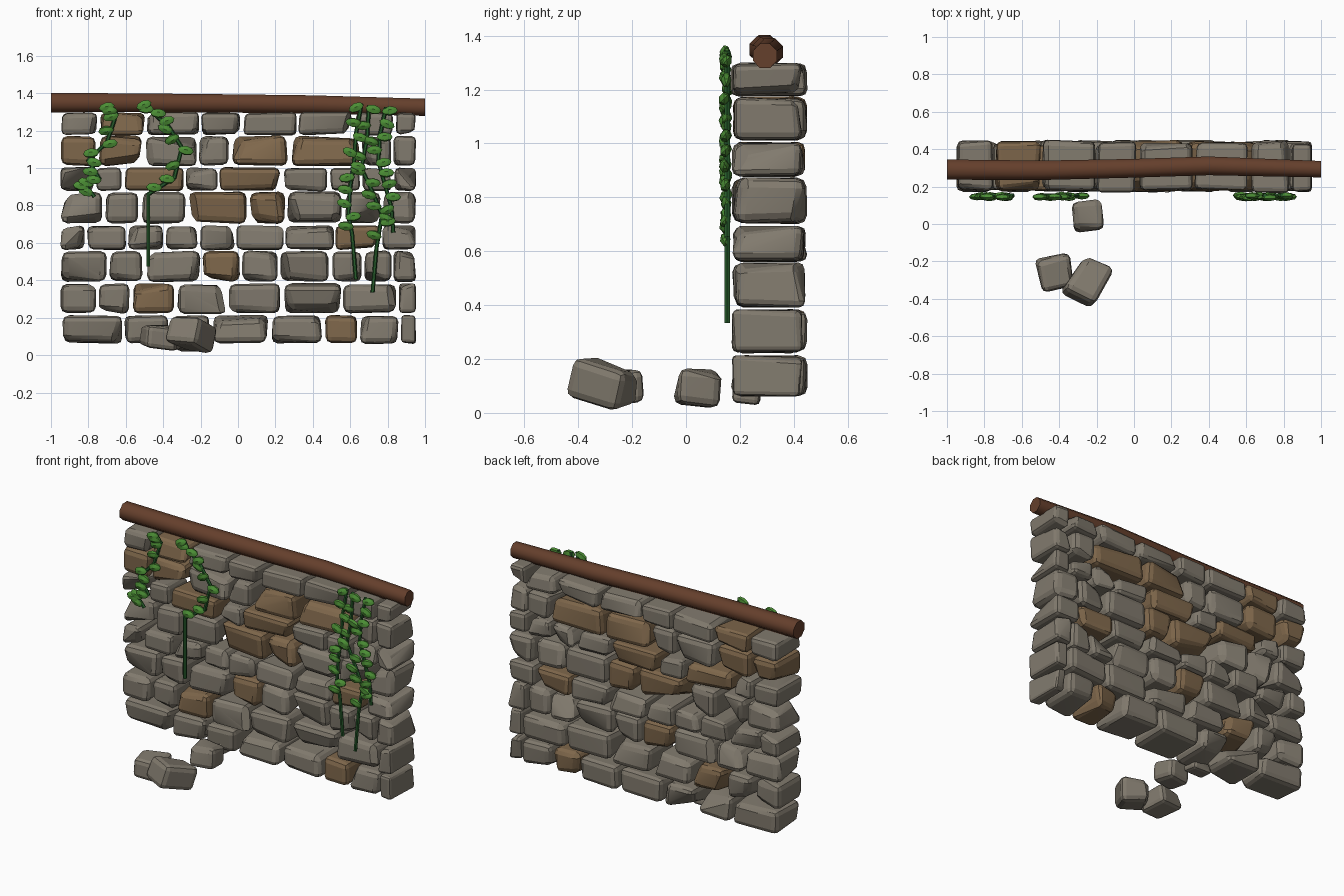
import bpy, bmesh, math, random
from mathutils import Vector, Matrix, Euler

random.seed(7)
old = bpy.data.objects.get("Cube")
if old:
    bpy.data.objects.remove(old, do_unlink=True)


def material(name, r, g, b):
    m = bpy.data.materials.new(name)
    m.use_nodes = True
    m.diffuse_color = (r, g, b, 1)
    bsdf = m.node_tree.nodes["Principled BSDF"]
    bsdf.inputs["Base Color"].default_value = (r, g, b, 1)
    bsdf.inputs["Roughness"].default_value = 0.9
    return m


GREY = material("grey stone", 0.22, 0.195, 0.155)
TAN = material("tan stone", 0.21, 0.135, 0.07)
WOOD = material("brown wood", 0.13, 0.05, 0.025)
STEM = material("dark green stem", 0.02, 0.11, 0.025)
LEAF = material("leaf green", 0.07, 0.27, 0.035)


def finish(bm, name, mat, angle):
    bmesh.ops.recalc_face_normals(bm, faces=bm.faces)
    for f in bm.faces:
        f.smooth = True
    mesh = bpy.data.meshes.new(name)
    bm.to_mesh(mesh)
    bm.free()
    mesh.set_sharp_from_angle(angle=math.radians(angle))
    mesh.materials.append(mat)
    ob = bpy.data.objects.new(name, mesh)
    bpy.context.scene.collection.objects.link(ob)
    return ob


def stone(name, centre, size, mat, turn=(0, 0, 0), cuts=3):
    """Rounded block with uneven corners and a few chipped facets."""
    bm = bmesh.new()
    bmesh.ops.create_cube(bm, size=1)
    half = Vector(size) / 2
    for v in bm.verts:
        for i in range(3):
            v.co[i] *= size[i] * random.uniform(0.88, 1.02)
    bmesh.ops.bevel(bm, geom=bm.edges[:], offset=0.2 * min(size), segments=2,
                    profile=0.5, affect='EDGES', clamp_overlap=True)
    # chip random corners back to a slanted plane
    for _ in range(cuts):
        sign = Vector([random.choice((-1, 1)) for _ in range(3)])
        n = Vector([s * random.uniform(0.25, 1) for s in sign]).normalized()
        reach = max(v.co.dot(n) for v in bm.verts) - random.uniform(0.1, 0.28) * min(size)
        for v in bm.verts:
            d = v.co.dot(n) - reach
            if d > 0:
                v.co -= n * d
    for v in bm.verts:
        for i in range(3):
            v.co[i] = max(-half[i], min(half[i], v.co[i]))
    hull = bmesh.ops.convex_hull(bm, input=bm.verts[:])
    loose = {g for g in hull["geom_interior"] + hull["geom_unused"]
             if isinstance(g, bmesh.types.BMVert)}
    bmesh.ops.delete(bm, geom=list(loose), context='VERTS')
    bm.transform(Matrix.Translation(centre) @ Euler(turn).to_matrix().to_4x4())
    return finish(bm, name, mat, 38)


# Courses: bottom, top, joints in hundredths, indices of tan stones
COURSES = [
    (.06, .215, (-95, -61, -36, -14, 17, 46, 65, 87, 96), (5,)),
    (.22, .385, (-95, -75, -57, -33, -5, 24, 56, 86, 96), (2,)),
    (.39, .56, (-95, -69, -50, -19, 2, 22, 50, 67, 83, 96), (3,)),
    (.56, .695, (-95, -81, -59, -39, -21, -1, 25, 52, 77, 96), (7,)),
    (.70, .875, (-95, -71, -52, -27, 6, 26, 57, 77, 96), (3, 4)),
    (.875, 1.005, (-95, -76, -61, -28, -10, 24, 49, 66, 83, 96), (2, 4)),
    (1.01, 1.175, (-95, -75, -50, -21, -4, 28, 66, 83, 96), (0, 1, 4, 5)),
    (1.175, 1.30, (-95, -74, -49, -20, 2, 32, 62, 84, 96), (1,)),
]
for row, (low, high, joints, tans) in enumerate(COURSES, 1):
    for i, (a, b) in enumerate(zip(joints, joints[1:])):
        depth = random.uniform(.255, .285)
        stone(f"wall_stone_{row}_{i + 1}",
              (a / 200 + b / 200 - .003, .308 + random.uniform(-.006, .006), (low + high) / 2),
              (b / 100 - a / 100 - .008, depth, high - low), TAN if i in tans else GREY)

# Fallen stones and a small wedge under the wall
stone("fallen_stone_large", (-.25, -.30, .108), (.2, .25, .16), GREY, (-.26, .05, -.5), 2)
stone("fallen_stone_left", (-.42, -.26, .10), (.19, .19, .13), GREY, (.1, .1, .2), 2)
stone("fallen_stone_near_wall", (-.25, .045, .095), (.17, .165, .145), GREY, (-.08, 0, .1), 2)
stone("wedge_stone", (-.3, .225, .075), (.14, .11, .09), GREY, (-.1, 0, 0), 2)

# Wooden beam lofted from slightly uneven eight-sided sections: x, y, z, radii
SECTIONS = [(-1, .291, 1.35, .054, .052), (-.5, .287, 1.349, .052, .05),
            (0, .298, 1.345, .05, .049), (.4, .311, 1.34, .05, .049),
            (1, .293, 1.325, .044, .046)]
bm = bmesh.new()
rings = []
for x, y, z, ry, rz in SECTIONS:
    ring = []
    for k in range(8):
        t = math.pi * (k + .5) / 4
        ring.append(bm.verts.new((x, y + ry * 1.08 * math.cos(t), z + rz * 1.08 * math.sin(t))))
    rings.append(ring)
for r, s in zip(rings, rings[1:]):
    for k in range(8):
        bm.faces.new((r[k], r[k - 1], s[k - 1], s[k]))
bm.faces.new(rings[0])
bm.faces.new(rings[-1])
finish(bm, "top_beam", WOOD, 50)


def tube(bm, a, b, radius):
    axis = b - a
    m = Matrix.Translation((a + b) / 2) @ axis.to_track_quat('Z', 'Y').to_matrix().to_4x4()
    bmesh.ops.create_cone(bm, cap_ends=True, segments=6, radius1=radius, radius2=radius,
                          depth=axis.length + radius, matrix=m)


def leaf(bm, at, tilt):
    """Small pointed spindle, flattened towards the wall."""
    m = (Matrix.Translation(at) @ Euler((random.uniform(-.4, .4), tilt, 0)).to_matrix().to_4x4()
         @ Matrix.Diagonal((.043, .02, .027, 1)) @ Matrix.Rotation(math.pi / 2, 4, 'Y'))
    bmesh.ops.create_uvsphere(bm, u_segments=6, v_segments=4, radius=1, matrix=m)


# Vines: path points (x, z) in hundredths, and how many points at the end stay bare
VINES = {
    "left": ([(-68, 133), (-65, 129), (-70, 114), (-80, 104), (-74, 94), (-82, 91), (-77, 85)], 0),
    "middle": ([(-48, 134), (-46, 130), (-37, 122), (-30, 111), (-34, 95), (-48, 86), (-48, 48)], 1),
    "right_outer": ([(66, 134), (63, 118), (62, 102), (60, 90), (59, 75), (61, 65), (63, 41)], 1),
    "right_inner": ([(70, 133), (69, 116), (66, 100), (72, 87), (77, 75), (74, 57), (72, 34)], 1),
    "right_edge": ([(79, 132), (76, 118), (75, 104), (78, 93), (82, 79), (83, 66)], 0),
}
for name, (path, bare) in VINES.items():
    points = [Vector((x / 100, .153, z / 100)) for x, z in path]
    stems, leaves = bmesh.new(), bmesh.new()
    for i, (a, b) in enumerate(zip(points, points[1:])):
        tube(stems, a, b, .011)
        if i < len(points) - 1 - bare:
            for t in (0.1, 0.6):
                side = random.choice((-1, 1))
                at = a.lerp(b, t) + Vector((side * .025, random.uniform(-.012, 0), 0))
                leaf(leaves, at, random.uniform(-.5, .5))
    finish(stems, f"{name}_vine_stem", STEM, 40)
    finish(leaves, f"{name}_vine_leaves", LEAF, 40)
